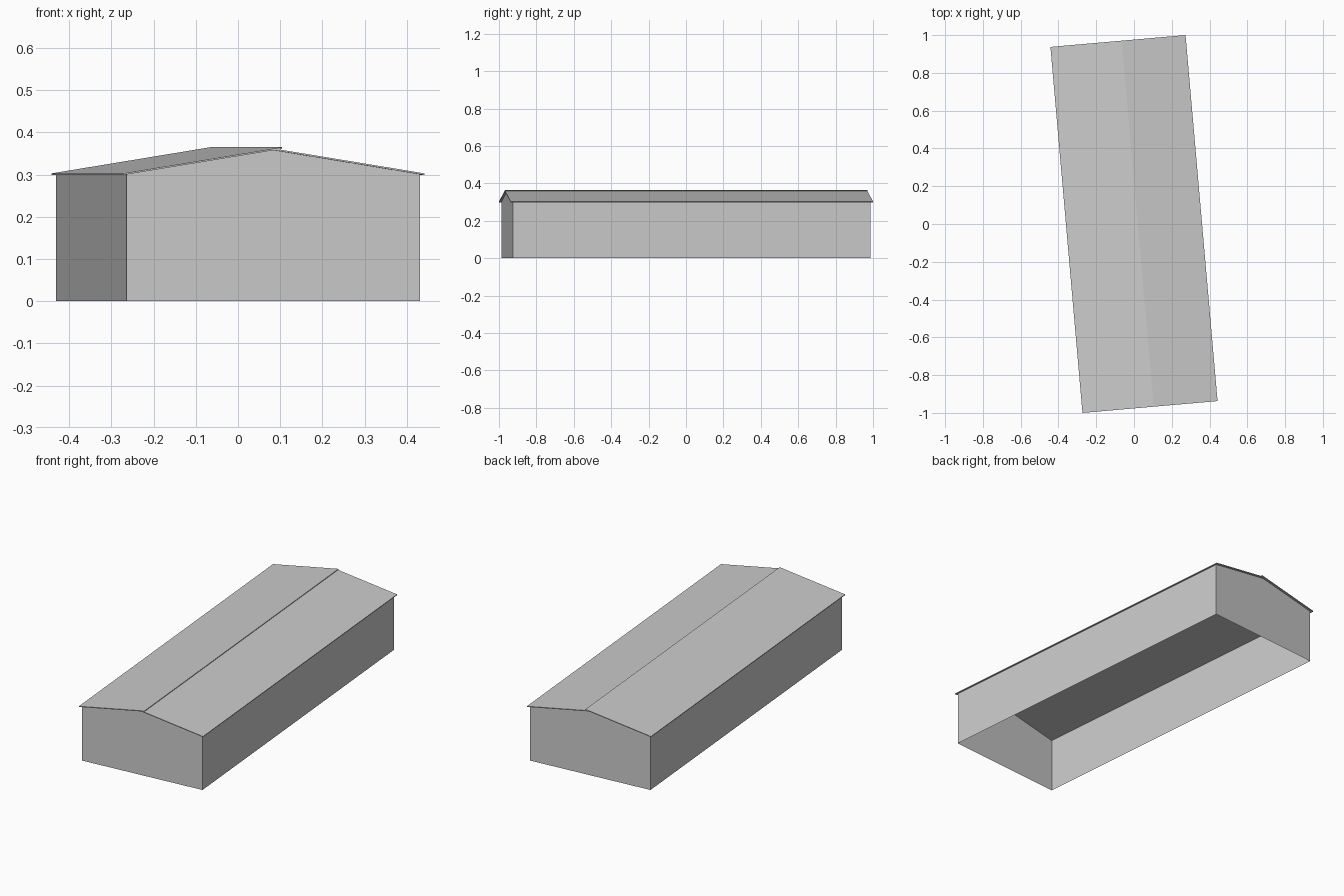
import bpy, bmesh, math
from mathutils import Matrix

cube = bpy.data.objects.get("Cube")
if cube:
    bpy.data.objects.remove(cube)

TURN = Matrix.Rotation(math.radians(5), 4, 'Z')
WALL_W, WALL_L = 0.349, 0.96       # half sizes of the walls
ROOF_W, ROOF_L = 0.359, 0.9725     # half sizes of the roof
EAVE, SLOPE, THICK = 0.303, 0.164, 0.004

grey = bpy.data.materials.new("light grey")
grey.use_nodes = True
grey.diffuse_color = (0.6, 0.6, 0.6, 1)
grey.node_tree.nodes["Principled BSDF"].inputs["Base Color"].default_value = grey.diffuse_color


def roof_top(x):
    return EAVE + SLOPE * (ROOF_W - abs(x))


def extrude_profile(name, profile, half_length, skip=()):
    """Sweep an x-z outline along y, with end caps; skip lists open sides."""
    bm = bmesh.new()
    front, back = [[bm.verts.new((x, y, z)) for x, z in profile]
                   for y in (-half_length, half_length)]
    bm.faces.new(front)
    bm.faces.new(back[::-1])
    n = len(profile)
    for i in range(n):
        if i not in skip:
            j = (i + 1) % n
            bm.faces.new((front[j], front[i], back[i], back[j]))
    bmesh.ops.transform(bm, matrix=TURN, verts=bm.verts)
    mesh = bpy.data.meshes.new(name)
    bm.to_mesh(mesh)
    bm.free()
    mesh.materials.append(grey)
    obj = bpy.data.objects.new(name, mesh)
    bpy.context.collection.objects.link(obj)
    return obj


# Walls and gables: a thin shell, open below and under the roof
wall_top = roof_top(WALL_W) - THICK
peak = roof_top(0) - THICK
extrude_profile("walls", [(-WALL_W, 0), (WALL_W, 0), (WALL_W, wall_top),
                          (0, peak), (-WALL_W, wall_top)],
                WALL_L, skip=(0, 2, 3))

# Roof slabs; the right one laps slightly past the ridge
for name, side, lap in (("left_roof", 1, 0), ("right_roof", -1, 0.02)):
    ridge = EAVE + SLOPE * (ROOF_W + lap)
    outline = [(side * ROOF_W, EAVE - THICK), (side * ROOF_W, EAVE),
               (-side * lap, ridge), (-side * lap, ridge - THICK)]
    if side < 0:
        outline.reverse()
    extrude_profile(name, outline, ROOF_L)
